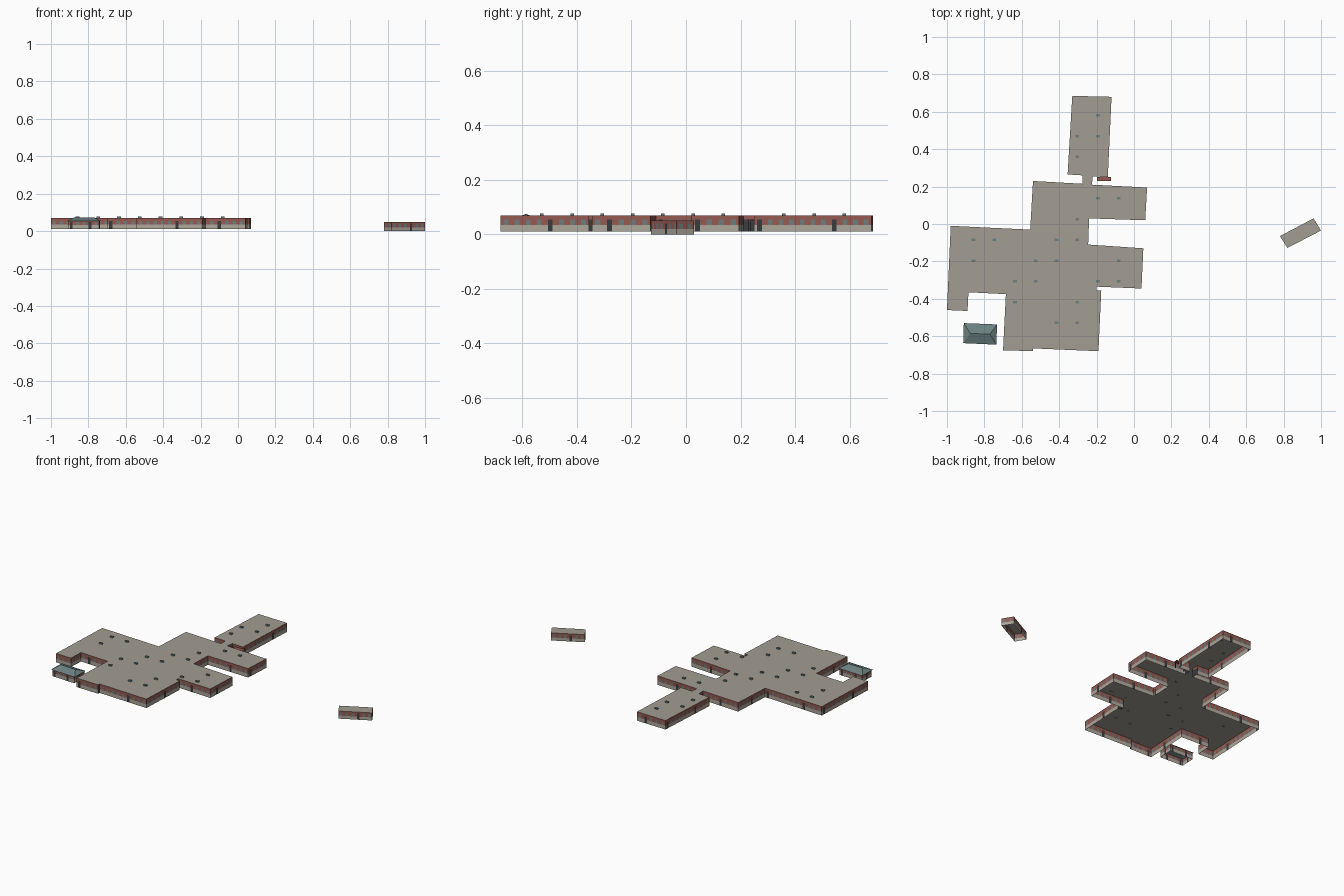
import bpy
import bmesh
from mathutils import Vector

cube = bpy.data.objects.get("Cube")
if cube:
    bpy.data.objects.remove(cube, do_unlink=True)


def material(name, rgb):
    m = bpy.data.materials.new(name)
    m.use_nodes = True
    m.diffuse_color = (*rgb, 1)
    m.node_tree.nodes["Principled BSDF"].inputs["Base Color"].default_value = (*rgb, 1)
    return m


MATS = [
    material("warm grey roof", (0.36, 0.34, 0.29)),
    material("red brick", (0.30, 0.10, 0.08)),
    material("pale stone", (0.42, 0.39, 0.33)),
    material("window grey", (0.16, 0.20, 0.20)),
    material("dark glazing", (0.04, 0.045, 0.05)),
    material("blue grey metal", (0.15, 0.22, 0.22)),
]
ROOF, BRICK, STONE, WINDOW, DARK, METAL = range(len(MATS))


def finish(name, bm):
    bmesh.ops.remove_doubles(bm, verts=bm.verts, dist=0.00005)
    bmesh.ops.recalc_face_normals(bm, faces=bm.faces)
    mesh = bpy.data.meshes.new(name)
    for m in MATS:
        mesh.materials.append(m)
    bm.to_mesh(mesh)
    bm.free()
    obj = bpy.data.objects.new(name, mesh)
    bpy.context.collection.objects.link(obj)
    return obj


def quad(bm, a, b, low, high, mat):
    f = bm.faces.new([bm.verts.new((p.x, p.y, z))
                      for p, z in ((a, low), (b, low), (b, high), (a, high))])
    f.material_index = mat


def wall(bm, a, b, levels, pitch, door_every):
    """One facade: stone base, a row of brick piers and windows, brick top."""
    base, sill, head, top = levels
    length = (b - a).length
    if length < 0.06:
        quad(bm, a, b, base, head, DARK)
        quad(bm, a, b, head, top, BRICK)
        return
    bays = max(1, round(length / pitch))
    for i in range(bays):
        is_door = i % door_every == door_every // 2
        # each bay: pier, opening, pier
        cuts = [a.lerp(b, (i + t) / bays) for t in (0, 0.28, 0.72, 1)]
        for k in range(3):
            p, q = cuts[k], cuts[k + 1]
            opening = k == 1
            door = opening and is_door
            quad(bm, p, q, base, sill, DARK if door else STONE)
            quad(bm, p, q, sill, head, (DARK if door else WINDOW) if opening else BRICK)
            quad(bm, p, q, head, top, BRICK)


def walls(name, outline, levels, pitch=0.04, door_every=7):
    points = [Vector(p) for p in outline]
    bm = bmesh.new()
    for a, b in zip(points, points[1:] + points[:1]):
        wall(bm, a, b, levels, pitch, door_every)
    return finish(name, bm)


def flat_roof(name, outline, z):
    bm = bmesh.new()
    f = bm.faces.new([bm.verts.new((x, y, z)) for x, y in outline])
    f.normal_update()
    if f.normal.z < 0:
        f.normal_flip()
    mesh = bpy.data.meshes.new(name)
    mesh.materials.append(MATS[ROOF])
    bm.to_mesh(mesh)
    bm.free()
    bpy.context.collection.objects.link(bpy.data.objects.new(name, mesh))


def box(bm, centre, size, mat):
    verts = bmesh.ops.create_cube(bm, size=1)["verts"]
    bmesh.ops.scale(bm, vec=size, verts=verts)
    bmesh.ops.translate(bm, vec=centre, verts=verts)
    for f in {f for v in verts for f in v.link_faces}:
        f.material_index = mat


# Main building: wings joined by a short glazed corridor
MAIN = [
    (-0.33, 0.685), (-0.12, 0.68), (-0.14, 0.25), (-0.22, 0.255),
    (-0.225, 0.21), (0.07, 0.195), (0.06, 0.02), (-0.24, 0.03),
    (-0.245, -0.11), (0.05, -0.13), (0.04, -0.345), (-0.20, -0.335),
    (-0.2, -0.355), (-0.175, -0.356), (-0.19, -0.68), (-0.54, -0.665),
    (-0.541, -0.68), (-0.7, -0.675), (-0.685, -0.375), (-0.885, -0.365),
    (-0.89, -0.465), (-1.0, -0.46), (-0.98, -0.01), (-0.555, -0.03),
    (-0.54, 0.23), (-0.275, 0.215), (-0.275, 0.26), (-0.355, 0.265),
]
walls("main_walls", MAIN, (0.01, 0.034, 0.055, 0.069))
flat_roof("main_roof", MAIN, 0.069)

# Rooftop vents on a regular grid: columns occupied in each row
VENTS = {0: [6], 1: [5, 6], 2: [5], 4: [6, 7], 5: [5], 6: [0, 1, 4, 5],
         7: [0, 3, 4, 7], 8: [2, 3, 6, 7], 9: [2, 5], 10: [4, 5]}
bm = bmesh.new()
for row, columns in VENTS.items():
    for col in columns:
        box(bm, (-0.858 + 0.111 * col, 0.581 - 0.111 * row, 0.0725), (0.02, 0.013, 0.009), METAL)
finish("roof_vents", bm)

# Brick porch beside the corridor
bm = bmesh.new()
box(bm, (-0.16, 0.24, 0.053), (0.075, 0.022, 0.006), BRICK)
for x in (-0.193, -0.127):
    box(bm, (x, 0.233, 0.03), (0.006, 0.006, 0.04), DARK)
finish("porch", bm)

# Small detached block
BLOCK = [(0.78, -0.065), (0.96, 0.03), (1.0, -0.035), (0.82, -0.128)]
walls("detached_walls", BLOCK, (0.0, 0.02, 0.04, 0.05), 0.035, 4)
flat_roof("detached_roof", BLOCK, 0.05)

# Pavilion with a hipped metal roof
walls("pavilion_walls", [(-0.905, -0.535), (-0.738, -0.542), (-0.742, -0.64), (-0.908, -0.632)],
      (0.01, 0.032, 0.048, 0.054), 0.035, 3)
bm = bmesh.new()
eaves = [bm.verts.new((x, y, 0.054)) for x, y in
         ((-0.91, -0.53), (-0.732, -0.537), (-0.736, -0.645), (-0.913, -0.637))]
west, east = (bm.verts.new(p) for p in ((-0.875, -0.585, 0.074), (-0.77, -0.589, 0.074)))
nw, ne, se, sw = eaves
for face in ((nw, ne, east, west), (ne, se, east), (se, sw, west, east), (sw, nw, west)):
    bm.faces.new(face).material_index = METAL
for f in bm.faces:
    f.normal_update()
    if f.normal.z < 0:
        f.normal_flip()
mesh = bpy.data.meshes.new("pavilion_roof")
for m in MATS:
    mesh.materials.append(m)
bm.to_mesh(mesh)
bm.free()
bpy.context.collection.objects.link(bpy.data.objects.new("pavilion_roof", mesh))
